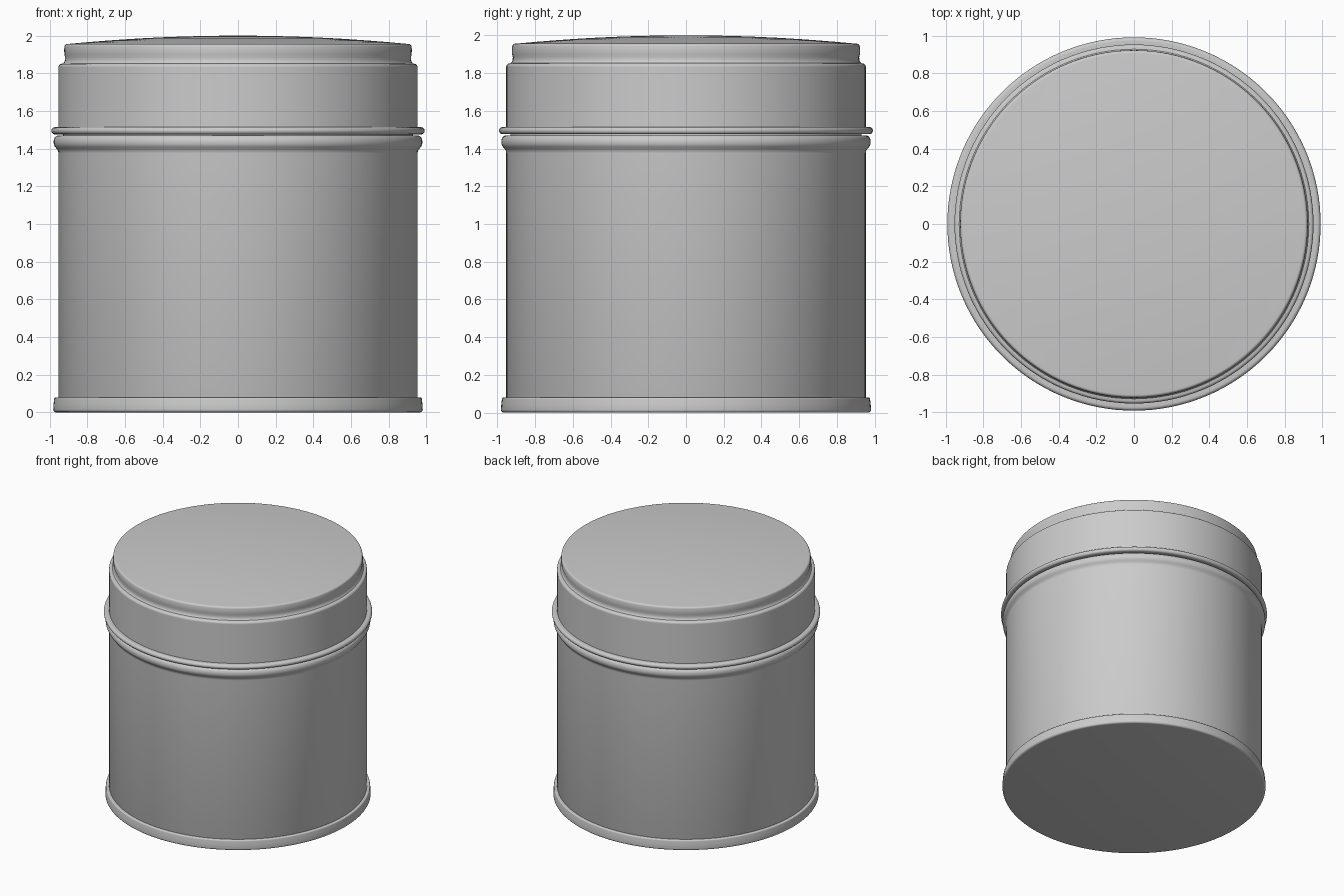
import bpy, bmesh, math

cube = bpy.data.objects.get("Cube")
if cube:
    bpy.data.objects.remove(cube, do_unlink=True)

SEGMENTS = 128

metal = bpy.data.materials.new("tin grey")
metal.use_nodes = True
GREY = (0.6, 0.6, 0.6, 1.0)
metal.diffuse_color = GREY
metal.node_tree.nodes["Principled BSDF"].inputs["Base Color"].default_value = GREY


def arc(cr, cz, rr, rz, start, end, steps):
    """Points on an elliptical arc in the (radius, height) plane."""
    angles = [math.radians(start + (end - start) * i / steps) for i in range(steps + 1)]
    return [(cr + rr * math.cos(a), cz + rz * math.sin(a)) for a in angles]


def lathe(name, profile):
    """Spin a (radius, height) profile around the z axis."""
    bm = bmesh.new()
    verts = [bm.verts.new((r, 0, z)) for r, z in profile]
    edges = [bm.edges.new(pair) for pair in zip(verts, verts[1:])]
    bmesh.ops.spin(bm, geom=verts + edges, cent=(0, 0, 0), axis=(0, 0, 1),
                   angle=math.tau, steps=SEGMENTS, use_duplicate=False)
    bmesh.ops.remove_doubles(bm, verts=bm.verts, dist=1e-5)
    bmesh.ops.recalc_face_normals(bm, faces=bm.faces)
    mesh = bpy.data.meshes.new(name)
    bm.to_mesh(mesh)
    bm.free()
    mesh.materials.append(metal)
    obj = bpy.data.objects.new(name, mesh)
    bpy.context.collection.objects.link(obj)
    bpy.ops.object.select_all(action='DESELECT')
    obj.select_set(True)
    bpy.context.view_layer.objects.active = obj
    bpy.ops.object.shade_smooth_by_angle(angle=math.radians(35))
    return obj


# Bottom cap: flat disc with a rounded crimped rim
lathe("base_rim",
      [(0, 0), (0.965, 0)]
      + arc(0.965, 0.015, 0.016, 0.015, -90, 0, 5)
      + [(0.979, 0.045)]
      + arc(0.968, 0.072, 0.008, 0.008, 0, 90, 4)
      + [(0.94, 0.08)])

# Body wall: straight side, swelling shoulder, then the neck inside the lid
lathe("body",
      [(0, 0.03), (0.94, 0.03), (0.953, 0.06), (0.953, 1.375),
       (0.955, 1.388), (0.962, 1.398), (0.970, 1.408)]
      + arc(0.955, 1.435, 0.024, 0.035, -35, 90, 10)
      + [(0.93, 1.47), (0.93, 1.82), (0, 1.82)])

# Lid: rolled lower bead, wall, stepped shoulder, top bead and shallow dome
lathe("lid",
      [(0.935, 1.84), (0.935, 1.478), (0.965, 1.476)]
      + arc(0.972, 1.495, 0.019, 0.019, -90, 90, 12)
      + [(0.953, 1.514), (0.953, 1.832)]
      + arc(0.936, 1.833, 0.017, 0.018, 0, 90, 6)
      + [(0.928, 1.853), (0.922, 1.860), (0.919, 1.870), (0.918, 1.885),
         (0.922, 1.900), (0.923, 1.93)]
      + arc(0.906, 1.941, 0.015, 0.015, 0, 90, 6)
      + [(r, 1.956 + 0.044 * (1 - (r / 0.9) ** 2))
         for r in (0.88, 0.8, 0.7, 0.6, 0.5, 0.4, 0.3, 0.2, 0.1, 0)])
